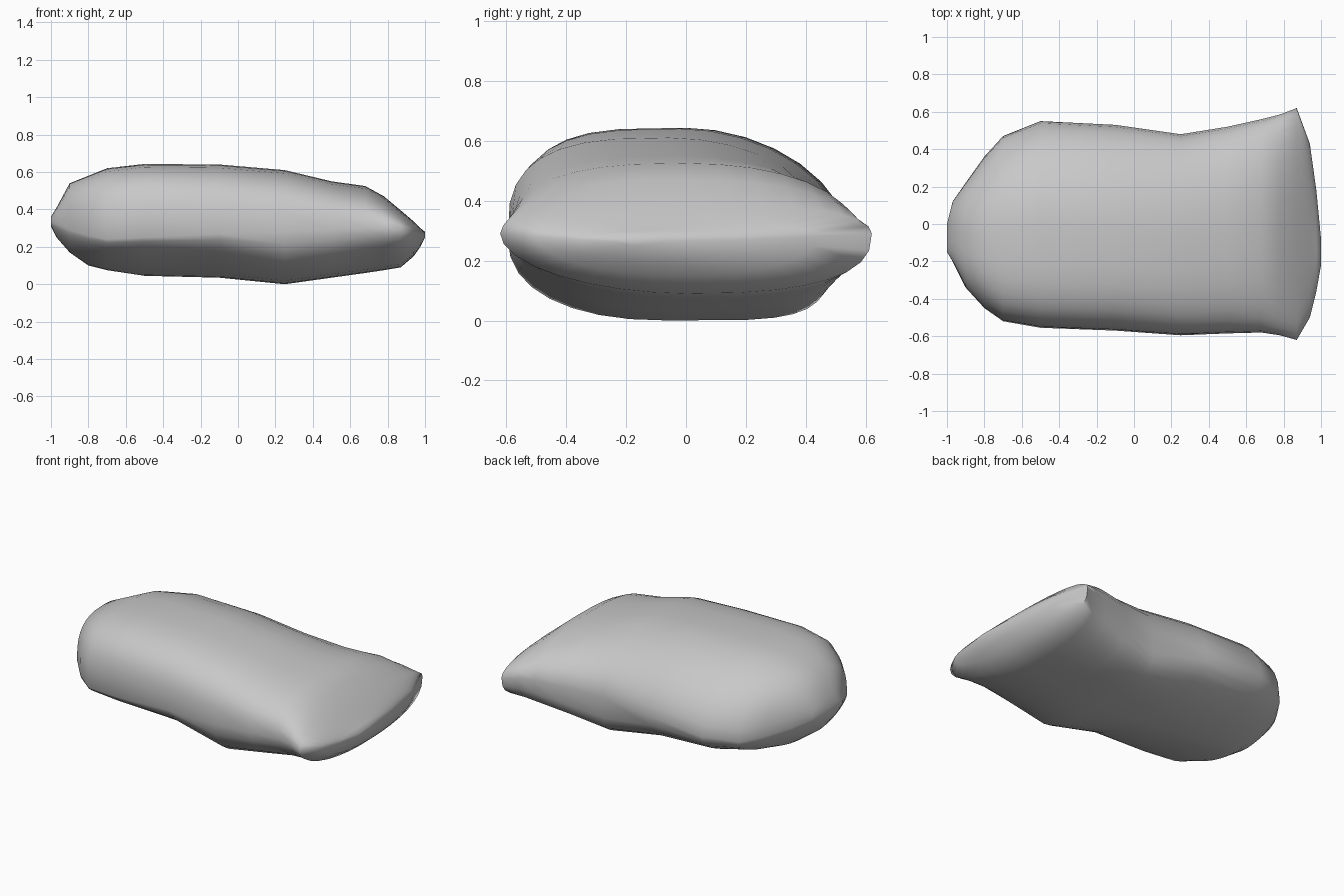
import bpy, bmesh, math

cube = bpy.data.objects.get("Cube")
if cube:
    bpy.data.objects.remove(cube)

# Plain grey
grey = bpy.data.materials.new("stone_grey")
grey.use_nodes = True
colour = (0.58, 0.58, 0.58, 1)
grey.diffuse_color = colour
grey.node_tree.nodes["Principled BSDF"].inputs["Base Color"].default_value = colour

# Cross-sections along x: x, front y, back y, bottom z, top z, edge z
stations = [
    (-1.0, -0.15, 0.00, 0.31, 0.36, 0.33),
    (-0.97, -0.20, 0.12, 0.25, 0.41, 0.32),
    (-0.90, -0.34, 0.22, 0.17, 0.54, 0.29),
    (-0.80, -0.45, 0.36, 0.10, 0.58, 0.26),
    (-0.70, -0.52, 0.47, 0.075, 0.62, 0.24),
    (-0.50, -0.555, 0.55, 0.045, 0.643, 0.25),
    (-0.10, -0.57, 0.53, 0.035, 0.64, 0.27),
    (0.25, -0.595, 0.48, 0.0, 0.61, 0.28),
    (0.50, -0.585, 0.52, 0.035, 0.55, 0.29),
    (0.68, -0.58, 0.56, 0.06, 0.525, 0.30),
    (0.78, -0.595, 0.585, 0.075, 0.47, 0.30),
    (0.87, -0.62, 0.62, 0.09, 0.395, 0.29),
    (0.94, -0.50, 0.43, 0.15, 0.335, 0.28),
    (0.975, -0.36, 0.18, 0.20, 0.30, 0.27),
    (1.0, -0.22, -0.08, 0.25, 0.28, 0.265),
]

# Fullness of the outline along x: x, top front, top back, low front, low back
fullness = [
    (-1.0, 2.6, 2.2, 1.7, 1.8),
    (-0.6, 3.6, 1.9, 1.4, 1.7),
    (-0.1, 3.2, 1.9, 1.6, 2.4),
    (0.25, 3.0, 2.0, 2.3, 4.6),
    (0.87, 2.4, 2.2, 1.9, 2.6),
    (1.0, 2.0, 2.0, 2.0, 2.0),
]
SIDES = 32


def powers_at(x):
    for a, b in zip(fullness, fullness[1:]):
        if x <= b[0]:
            t = (x - a[0]) / (b[0] - a[0])
            return [p + (q - p) * t for p, q in zip(a[1:], b[1:])]


def section(bm, x, front, back, low, high, edge):
    """Rounded outline whose four quarters have their own fullness."""
    ring = []
    mid = (front + back) / 2
    top_front, top_back, low_front, low_back = powers_at(x)
    for i in range(SIDES):
        a = 2 * math.pi * i / SIDES
        c, s = math.cos(a), math.sin(a)
        if s >= 0:
            power = top_back if c > 0 else top_front
        else:
            power = low_back if c > 0 else low_front
        y = mid + (back - front) / 2 * math.copysign(abs(c) ** (2 / power), c)
        reach = high - edge if s >= 0 else edge - low
        z = edge + reach * math.copysign(abs(s) ** (2 / power), s)
        ring.append(bm.verts.new((x, y, z)))
    return ring


# Lofted pebble body with closed ends
bm = bmesh.new()
rings = [section(bm, *s) for s in stations]
for a, b in zip(rings, rings[1:]):
    for i in range(SIDES):
        j = (i + 1) % SIDES
        bm.faces.new((a[i], a[j], b[j], b[i]))
bm.faces.new(rings[0])
bm.faces.new(rings[-1])
bmesh.ops.recalc_face_normals(bm, faces=bm.faces)
mesh = bpy.data.meshes.new("pebble_body")
bm.to_mesh(mesh)
bm.free()
mesh.materials.append(grey)
body = bpy.data.objects.new("pebble_body", mesh)
bpy.context.collection.objects.link(body)

# Smooth shading
bpy.ops.object.select_all(action="DESELECT")
body.select_set(True)
bpy.context.view_layer.objects.active = body
bpy.ops.object.shade_smooth_by_angle(angle=math.radians(80))
